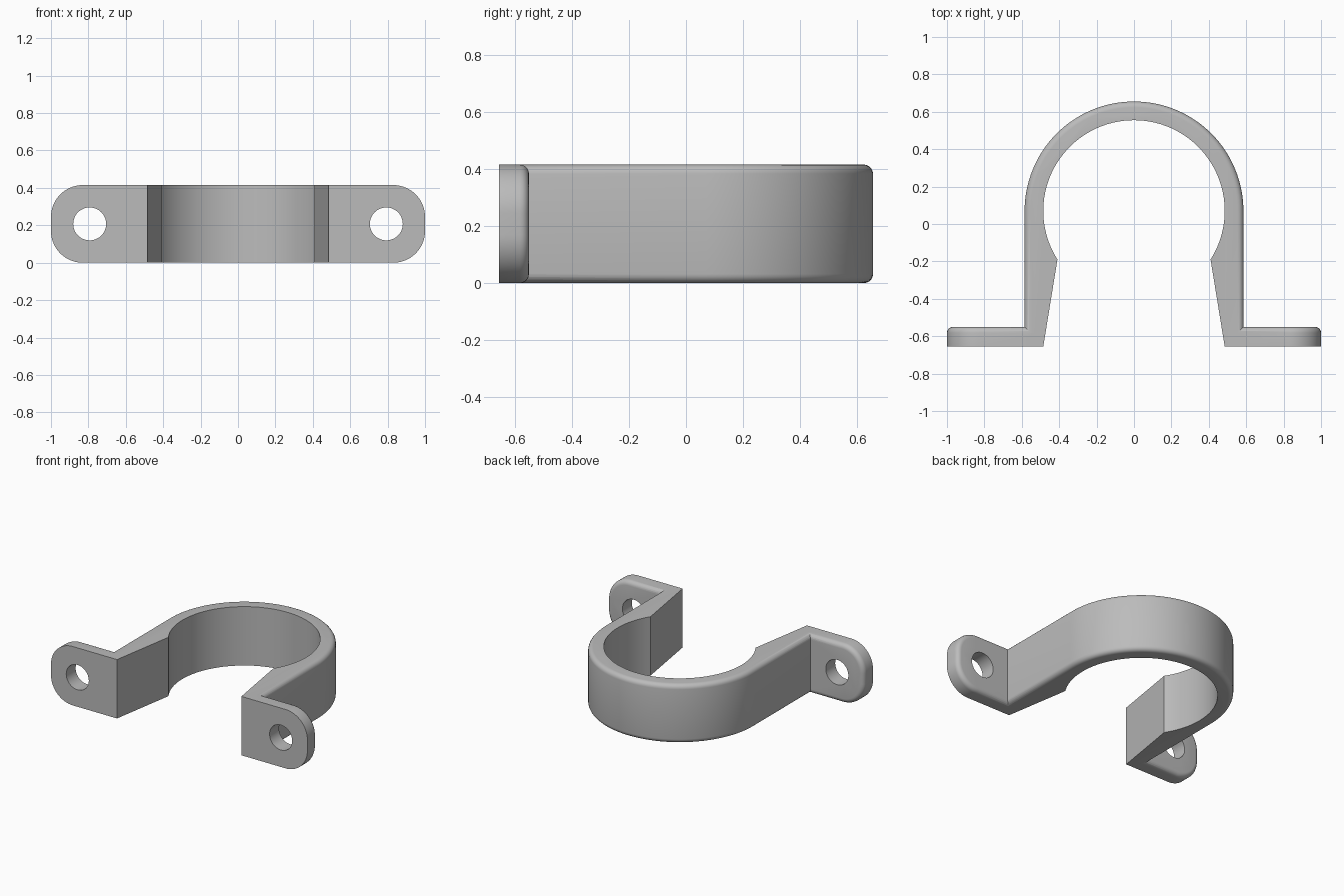
import bpy, bmesh, math

cube = bpy.data.objects.get("Cube")
if cube:
    bpy.data.objects.remove(cube)

H = 0.415        # strap width (height when standing)
FRONT = -0.655   # mounting plane
FILLET = 0.032
CY = 0.07        # centre of the ring

grey = bpy.data.materials.new("plain grey")
grey.use_nodes = True
colour = (0.5, 0.5, 0.5, 1)
grey.diffuse_color = colour
grey.node_tree.nodes["Principled BSDF"].inputs["Base Color"].default_value = colour


def arc(cx, cy, r, start, end, n):
    """Points along an arc, angles in degrees."""
    angles = [math.radians(start + (end - start) * i / n) for i in range(n + 1)]
    return [(cx + r * math.cos(a), cy + r * math.sin(a)) for a in angles]


def prism(name, points, direction, round_edge=None):
    """Extrude a closed outline and fillet the edges picked by a rule."""
    bm = bmesh.new()
    face = bm.faces.new([bm.verts.new(p) for p in points])
    out = bmesh.ops.extrude_face_region(bm, geom=[face])
    moved = [v for v in out["geom"] if isinstance(v, bmesh.types.BMVert)]
    bmesh.ops.translate(bm, verts=moved, vec=direction)
    bmesh.ops.recalc_face_normals(bm, faces=bm.faces)
    if round_edge:
        picked = [e for e in bm.edges if round_edge(e.verts[0].co, e.verts[1].co)]
        bmesh.ops.bevel(bm, geom=picked, offset=FILLET, segments=5,
                        profile=0.5, affect='EDGES', clamp_overlap=False)
    mesh = bpy.data.meshes.new(name)
    bm.to_mesh(mesh)
    bm.free()
    mesh.materials.append(grey)
    obj = bpy.data.objects.new(name, mesh)
    bpy.context.collection.objects.link(obj)
    return obj


def combine(target, tool, operation):
    """Apply a boolean and discard the tool object."""
    mod = target.modifiers.new(operation, 'BOOLEAN')
    mod.operation, mod.solver, mod.object = operation, 'EXACT', tool
    bpy.context.view_layer.objects.active = target
    bpy.ops.object.modifier_apply(modifier=mod.name)
    bpy.data.objects.remove(tool)


# Strap: round outside, inner bore pinched at a throat, then flaring legs
R_OUT, R_IN = 0.585, 0.485
throat = math.degrees(math.asin(0.26 / R_IN))
outline = ([(R_OUT, FRONT)] + arc(0, CY, R_OUT, 0, 180, 64)
           + [(-R_OUT, FRONT), (-R_IN, FRONT)]
           + arc(0, CY, R_IN, 180 + throat, -throat, 72) + [(R_IN, FRONT)])


def on_outside(p):
    return abs(p.x) > R_OUT - 0.002 or (p.y > CY and math.hypot(p.x, p.y - CY) > 0.55)


strap = prism("clamp_strap", [(x, y, 0) for x, y in outline], (0, 0, H),
              lambda a, b: abs(a.z - b.z) < 0.001 and on_outside(a) and on_outside(b))

# Mounting tabs: rounded outer corners, filleted back rim, screw hole
TAB_BACK, CORNER, INNER = -0.55, 0.17, 0.5
for side in (1, -1):
    shape = ([(INNER, 0)] + arc(1 - CORNER, CORNER, CORNER, -90, 0, 16)
             + arc(1 - CORNER, H - CORNER, CORNER, 0, 90, 16) + [(INNER, H)])
    tab = prism("mounting_tab", [(side * x, FRONT, z) for x, z in shape],
                (0, TAB_BACK - FRONT, 0),
                lambda a, b: min(a.y, b.y) > TAB_BACK - 0.001
                and max(abs(a.x), abs(b.x)) > INNER + 0.01)
    hole = prism("screw_hole_cutter",
                 [(side * 0.793 + x, FRONT - 0.1, H / 2 + z)
                  for x, z in arc(0, 0, 0.088, 0, 352.5, 47)], (0, 0.4, 0))
    hole.hide_render = True
    combine(tab, hole, 'DIFFERENCE')
    combine(strap, tab, 'UNION')

# Smooth curved surfaces while keeping the crisp edges
bpy.ops.object.select_all(action='DESELECT')
strap.select_set(True)
bpy.context.view_layer.objects.active = strap
bpy.ops.object.shade_smooth_by_angle(angle=math.radians(30))
